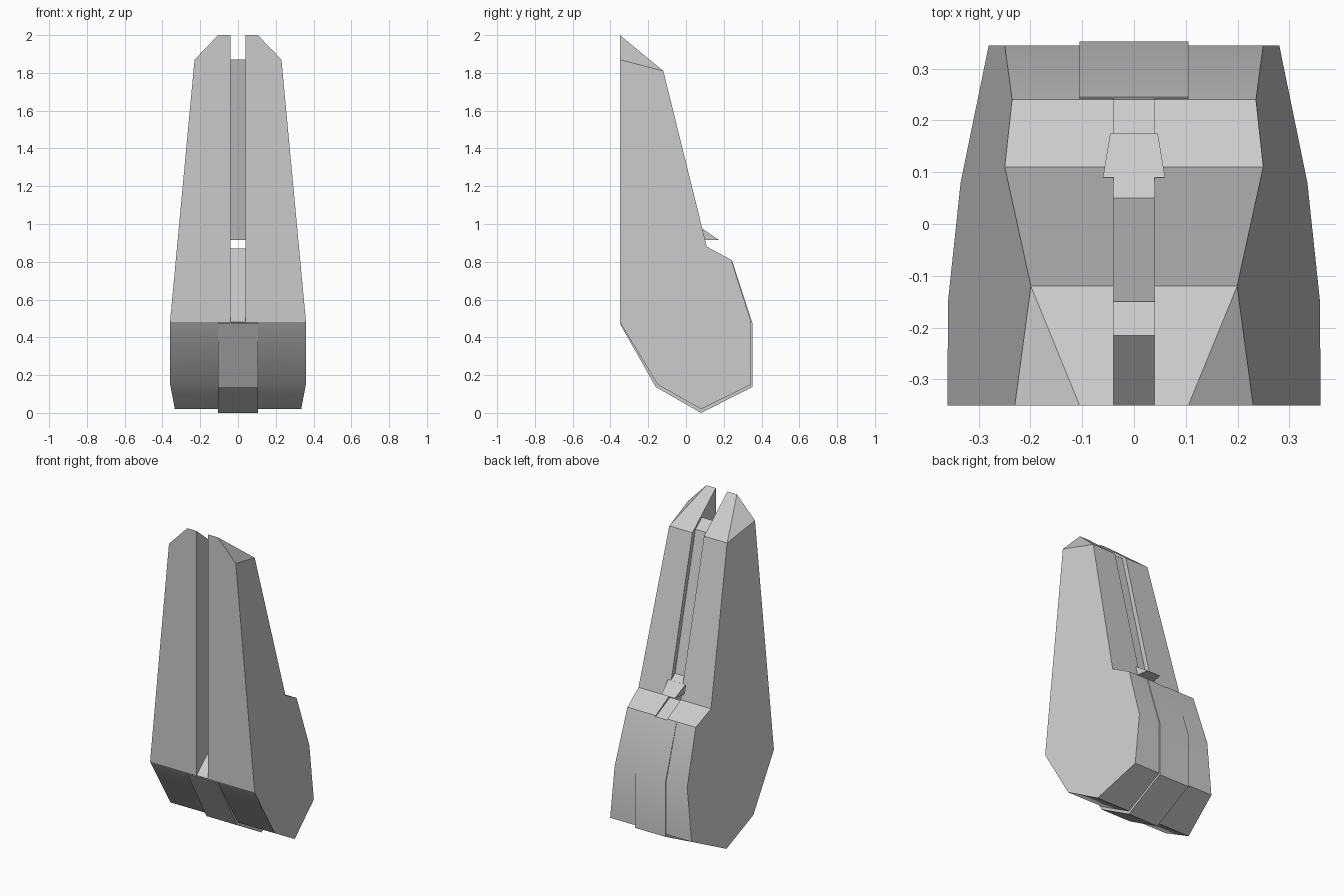
import bpy, bmesh, math

cube = bpy.data.objects.get("Cube")
if cube:
    bpy.data.objects.remove(cube, do_unlink=True)

# One plain grey for the whole model
GREY = (0.6, 0.6, 0.6, 1.0)
mat = bpy.data.materials.new("plain_grey")
mat.use_nodes = True
mat.diffuse_color = GREY
bsdf = next(n for n in mat.node_tree.nodes if n.type == 'BSDF_PRINCIPLED')
bsdf.inputs["Base Color"].default_value = GREY


def side_x(y, z):
    """Tilted outer side plane of the body."""
    return 0.36 - 0.159 * (y + 0.35) - 0.0935 * (z - 0.48)


def loft(name, loop_a, loop_b, mirror=False):
    """Closed solid between two matching loops; repeated points merge."""
    bm = bmesh.new()
    a = [bm.verts.new(p) for p in loop_a]
    b = [bm.verts.new(p) for p in loop_b]
    bm.faces.new(a)
    bm.faces.new(b[::-1])
    for i in range(len(a)):
        j = (i + 1) % len(a)
        bm.faces.new((a[j], a[i], b[i], b[j]))
    bmesh.ops.remove_doubles(bm, verts=bm.verts, dist=0.0001)
    bmesh.ops.recalc_face_normals(bm, faces=bm.faces)
    mesh = bpy.data.meshes.new(name)
    bm.to_mesh(mesh)
    bm.free()
    obj = bpy.data.objects.new(name, mesh)
    bpy.context.collection.objects.link(obj)
    mesh.materials.append(mat)
    if mirror:
        obj.modifiers.new("mirror", 'MIRROR').use_mirror_merge = False
    bpy.ops.object.select_all(action='DESELECT')
    obj.select_set(True)
    bpy.context.view_layer.objects.active = obj
    bpy.ops.object.shade_smooth_by_angle(angle=math.radians(30))
    return obj


def prism(name, profile, half):
    return loft(name, [(half, y, z) for y, z in profile],
                [(-half, y, z) for y, z in profile])


SLOT = 0.04

# Two tall side bodies flanking the slot, with a corner cut at the tip
belly = [(0.24, 0.81), (0.345, 0.48), (0.345, 0.15),
         (0.08, 0.02), (-0.15, 0.15), (-0.35, 0.48)]
outline = [(-0.12, 1.81), (0.11, 0.88)] + belly
outer = [(side_x(y, z), y, z) for y, z in outline]
tip_low = (side_x(-0.35, 1.87), -0.35, 1.87)
tip_top = (0.105, -0.35, 2.0)
inner = [(SLOT, y, z) for y, z in outline]
body = loft("side_body", outer + [tip_low],
            inner + [(SLOT, -0.35, 1.87)], mirror=True)

# Sloped tip on each side body
bm = bmesh.new()
pts = [tip_low, tip_top, (SLOT, -0.35, 2.0), (SLOT, -0.35, 1.87),
       outer[0], inner[0]]
low, top, in_top, in_low, back, in_back = [bm.verts.new(p) for p in pts]
for f in ((low, top, in_top, in_low), (low, back, top),
          (top, back, in_back, in_top), (in_low, in_top, in_back)):
    bm.faces.new(f)
bm.faces.new((low, in_low, in_back, back))
bmesh.ops.recalc_face_normals(bm, faces=bm.faces)
mesh = bpy.data.meshes.new("tip")
bm.to_mesh(mesh)
bm.free()
mesh.materials.append(mat)
tip = bpy.data.objects.new("tip", mesh)
bpy.context.collection.objects.link(tip)
tip.modifiers.new("mirror", 'MIRROR').use_mirror_merge = False

# Ramped core closing the bottom of the slot
prism("slot_core", [(-0.35, 0.48), (0.1, 0.87), (0.24, 0.803)] + belly[1:-1], SLOT)

# Raised band wrapped round the back, underside and lower front
prism("wrap_band", [(-0.35, 0.473), (0.245, 0.803), (0.352, 0.475),
                    (0.352, 0.137), (0.08, 0.0), (-0.16, 0.137)], 0.105)

# Thin slanted rib inside the slot, with a small stem at its foot
prism("slot_rib", [(-0.215, 1.87), (-0.15, 1.82), (0.05, 1.0),
                   (0.09, 0.973), (0.09, 0.915), (0.02, 0.915)], SLOT)

# Tapered catch sticking out behind the rib
catch = [(0.06, 0.09), (-0.06, 0.09), (-0.046, 0.175), (0.046, 0.175)]
loft("rear_catch", [(x, y, 0.915) for x, y in catch],
     [(x, y, 1.034 - 0.68 * y) for x, y in catch])
